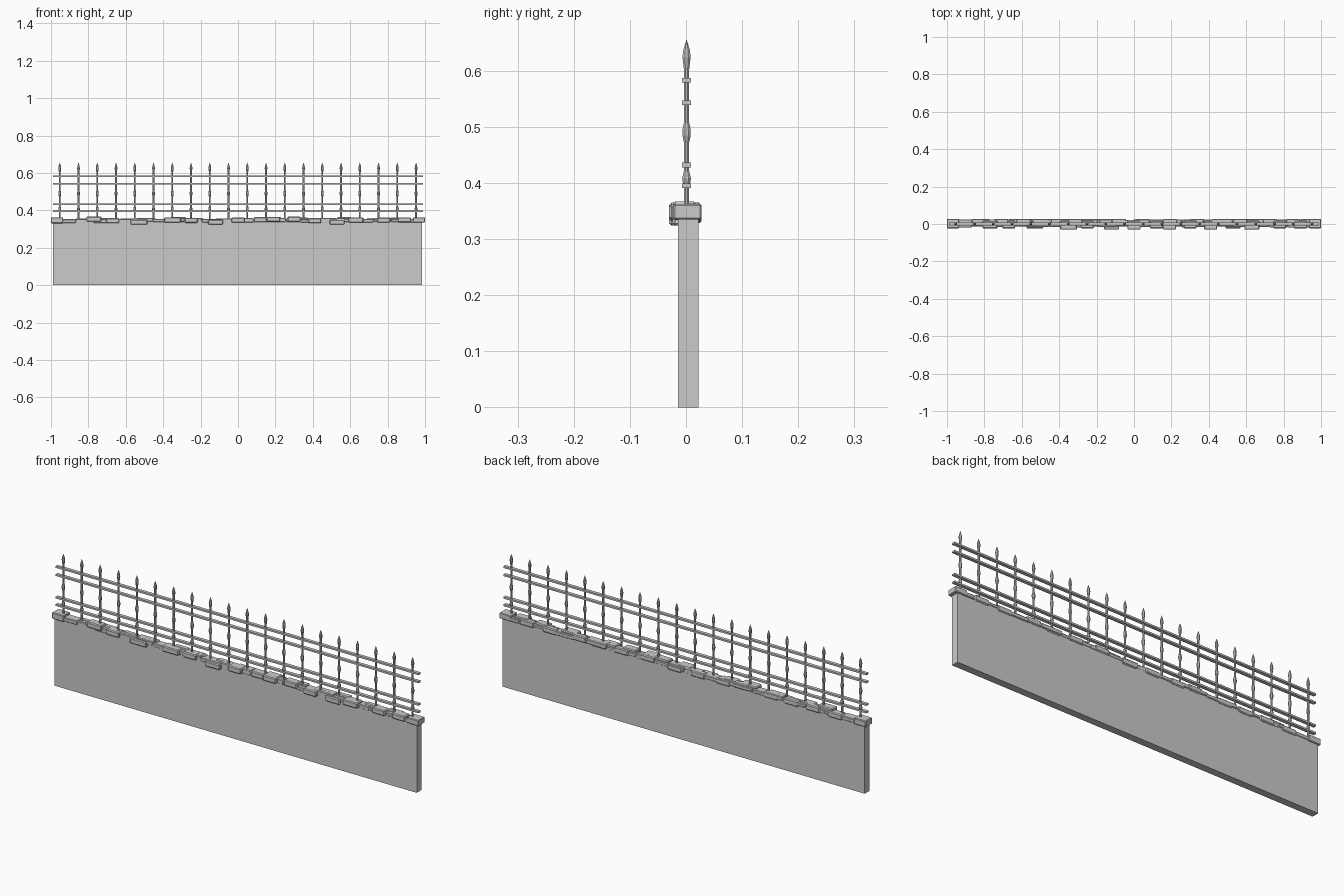
import bpy, bmesh, math, random
from mathutils import Matrix, Vector

random.seed(4)
cube = bpy.data.objects.get("Cube")
if cube:
    bpy.data.objects.remove(cube)

grey = bpy.data.materials.new("plain grey")
grey.use_nodes = True
colour = (0.6, 0.6, 0.6, 1)
grey.diffuse_color = colour
grey.node_tree.nodes["Principled BSDF"].inputs["Base Color"].default_value = colour


def finish(name, bm):
    mesh = bpy.data.meshes.new(name)
    bmesh.ops.recalc_face_normals(bm, faces=bm.faces[:])
    bm.to_mesh(mesh)
    bm.free()
    mesh.materials.append(grey)
    ob = bpy.data.objects.new(name, mesh)
    bpy.context.collection.objects.link(ob)
    return ob


def add_box(bm, x0, x1, y0, y1, z0, z1):
    centre = Vector((x0 + x1, y0 + y1, z0 + z1)) / 2
    size = Matrix.Diagonal((x1 - x0, y1 - y0, z1 - z0, 1))
    bmesh.ops.create_cube(bm, size=1, matrix=Matrix.Translation(centre) @ size)


def jit(amount):
    return random.uniform(-amount, amount)


def add_bevel(ob, width):
    mod = ob.modifiers.new("worn edges", "BEVEL")
    mod.width = width
    mod.segments = 1


# Plain wall slab
bm = bmesh.new()
add_box(bm, -0.99, 0.985, -0.014, 0.022, 0, 0.345)
finish("wall", bm)

# Row of capping stones along the top, almost flush with the front
bm = bmesh.new()
x = -0.95
while x < 0.93:
    end = min(x + random.uniform(0.07, 0.13), 0.94)
    add_box(bm, x, end, -0.016 + jit(0.003), 0.025 + jit(0.003),
            0.336 + jit(0.004), 0.356 + jit(0.004))
    x = end
# Larger stones at both ends
add_box(bm, -1.0, -0.935, -0.023, 0.028, 0.331, 0.362)
add_box(bm, 0.935, 1.0, -0.023, 0.028, 0.335, 0.363)
add_bevel(finish("capping_stones", bm), 0.003)

# Stones standing out at the front: centre, half width, bottom
bm = bmesh.new()
front = [(-0.77, .04, .34), (-0.67, .035, .332), (-0.53, .045, .324),
         (-0.35, .045, .335), (-0.25, .035, .333), (-0.12, .04, .324),
         (0, .035, .334), (0.12, .035, .337), (0.19, .035, .338),
         (0.3, .035, .34), (0.41, .035, .332), (0.53, .04, .324),
         (0.63, .04, .335), (0.78, .035, .334), (0.89, .035, .336)]
for cx, half, low in front:
    depth = random.choice((-0.023, -0.024, -0.030))
    add_box(bm, cx - half, cx + half, depth, 0.018, low, low + 0.027)
add_bevel(finish("front_stones", bm), 0.004)

# Stones standing out at the back
bm = bmesh.new()
for i in range(14):
    cx = -0.85 + i * 0.13 + jit(0.02)
    low = 0.333 + jit(0.005)
    add_box(bm, cx - 0.038, cx + 0.038, 0, 0.027 + jit(0.001), low, low + 0.027)
add_bevel(finish("back_stones", bm), 0.004)

# Four long rails
for name, z in (("top_rail", 0.583), ("upper_rail", 0.543),
                ("lower_rail", 0.432), ("bottom_rail", 0.395)):
    bm = bmesh.new()
    add_box(bm, -0.99, 0.99, -0.007, 0.009, z - 0.0042, z + 0.0042)
    finish(name, bm)

# Turned posts with swellings and spear tips: radius, height
profile = [(.005, .345), (.005, .39), (.0085, .408), (.005, .422), (.005, .472),
           (.008, .485), (.008, .495), (.005, .508), (.005, .602),
           (.008, .625), (.006, .638), (0.0005, .655)]
SIDES = 8
for n in range(20):
    bm = bmesh.new()
    cx = -0.953 + n * 1.905 / 19
    rings = []
    for r, z in profile:
        angles = [math.tau * (k + 0.5) / SIDES for k in range(SIDES)]
        rings.append([bm.verts.new((cx + r * math.cos(a), 0.001 + r * math.sin(a), z))
                      for a in angles])
    for a, b in zip(rings, rings[1:]):
        for k in range(SIDES):
            j = (k + 1) % SIDES
            bm.faces.new((a[k], a[j], b[j], b[k]))
    bm.faces.new(rings[0][::-1])
    bm.faces.new(rings[-1])
    finish(f"spear_post_{n + 1}", bm)
